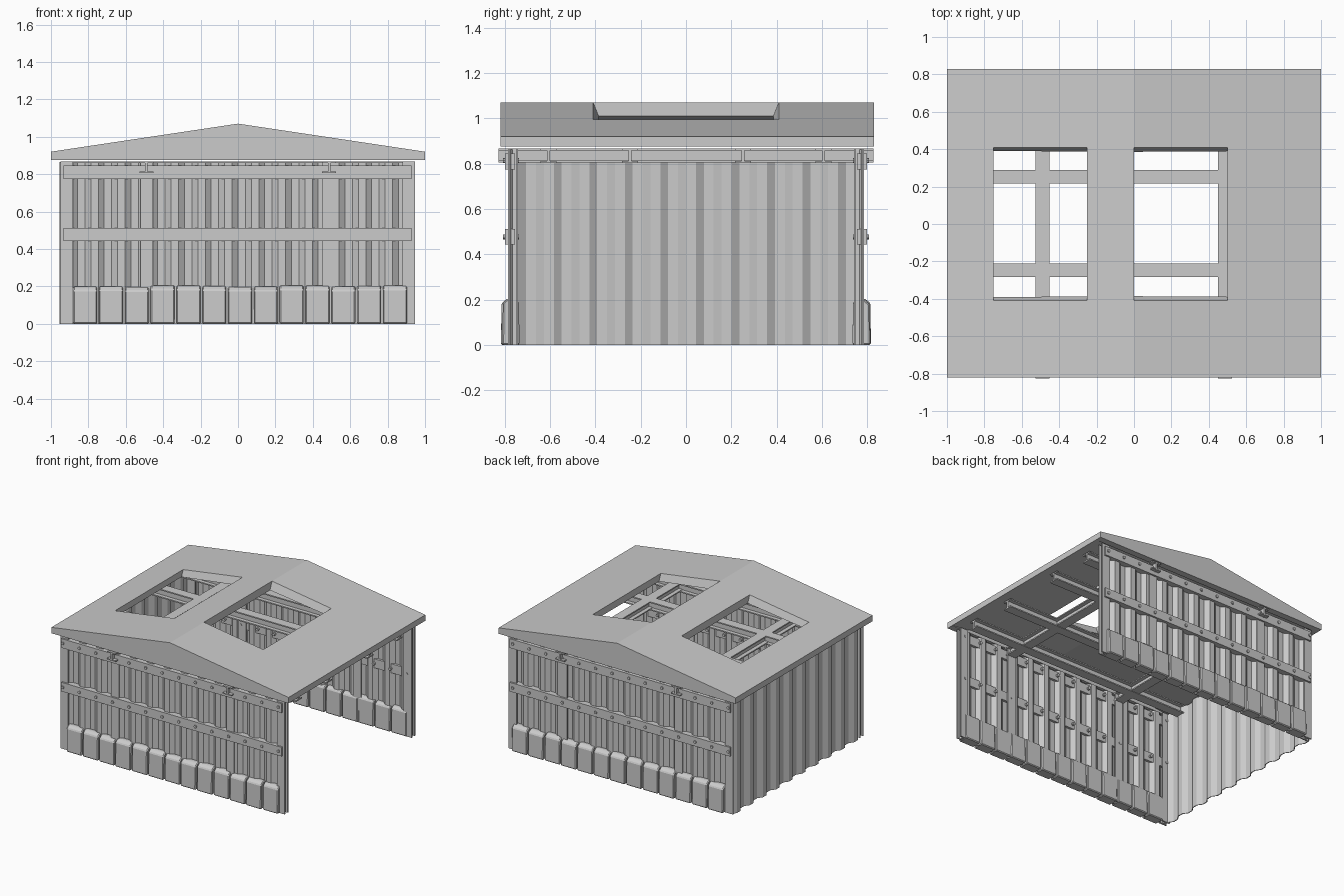
import bpy, bmesh, math, random
from mathutils import Matrix

random.seed(4)
old = bpy.data.objects.get("Cube")
if old:
    bpy.data.objects.remove(old, do_unlink=True)

grey = bpy.data.materials.new("weathered_grey")
grey.use_nodes = True
grey.diffuse_color = (0.6, 0.6, 0.6, 1)
grey.node_tree.nodes["Principled BSDF"].inputs["Base Color"].default_value = grey.diffuse_color


def finish(name, bm):
    bmesh.ops.recalc_face_normals(bm, faces=bm.faces)
    mesh = bpy.data.meshes.new(name)
    bm.to_mesh(mesh)
    bm.free()
    mesh.materials.append(grey)
    obj = bpy.data.objects.new(name, mesh)
    bpy.context.collection.objects.link(obj)
    return obj


def add_prism(bm, pts, axis, a, b):
    """Extrude a 2D section along an axis from a to b."""
    def place(p, t):
        u, v = p
        return {"x": (t, u, v), "y": (u, t, v), "z": (u, v, t)}[axis]
    lo = [bm.verts.new(place(p, a)) for p in pts]
    hi = [bm.verts.new(place(p, b)) for p in pts]
    bm.faces.new(lo)
    bm.faces.new(hi[::-1])
    for i in range(len(pts)):
        j = (i + 1) % len(pts)
        bm.faces.new((lo[i], lo[j], hi[j], hi[i]))


def prism(name, pts, axis, a, b):
    bm = bmesh.new()
    add_prism(bm, pts, axis, a, b)
    return finish(name, bm)


def rect(u0, u1, v0, v1):
    return [(u0, v0), (u1, v0), (u1, v1), (u0, v1)]


def i_section(c, half, v0, v1, t=0.009, web=0.007):
    """I-beam outline, centred on c, from v0 to v1."""
    right = [(half, v0), (half, v0 + t), (web, v0 + t),
             (web, v1 - t), (half, v1 - t), (half, v1)]
    return [(c + u, v) for u, v in right] + [(c - u, v) for u, v in reversed(right)]


def corrugated(start, end, period, mid, amp, thick=0.006):
    """Trapezoid wave outline of a thin sheet."""
    line = []
    for k in range(round((end - start) / period)):
        for f, s in ((0, 1), (0.28, 1), (0.5, -1), (0.78, -1)):
            line.append((start + (k + f) * period, mid + s * amp))
    line.append((end, mid + amp))
    return line + [(u, v + thick) for u, v in reversed(line)]


# Roof: a pitched slab with two tapered skylight openings and solid gable ends
EAVE, TOP, RIDGE = 0.875, 0.92, 1.07
Y0, Y1, GABLE = -0.82, 0.83, 0.05
slab = [(-1, EAVE), (0, 1.01), (1, EAVE), (1, TOP), (0, RIDGE), (-1, TOP)]
roof = prism("roof", slab, "y", Y0 + GABLE, Y1 - GABLE)
gable = [(-1, EAVE), (1, EAVE), (1, TOP), (0, RIDGE), (-1, TOP)]
prism("front_gable", gable, "y", Y0, Y0 + GABLE)
prism("back_gable", gable, "y", Y1 - GABLE, Y1)

for x0, x1 in ((-0.75, -0.25), (0.0, 0.5)):
    bm = bmesh.new()
    for x in (x0, x1):
        for d in (-0.12, 0.06):
            half = 0.41 + d * 0.4
            for s in (-1, 1):
                bm.verts.new((x, s * half, RIDGE - 0.15 * abs(x) + d))
    bmesh.ops.convex_hull(bm, input=bm.verts)
    cutter = finish("skylight_cutter", bm)
    cutter.hide_render = True
    mod = roof.modifiers.new("skylight", "BOOLEAN")
    mod.operation = "DIFFERENCE"
    mod.solver = "EXACT"
    mod.object = cutter
    bpy.context.view_layer.objects.active = roof
    bpy.ops.object.modifier_apply(modifier=mod.name)
    bpy.data.objects.remove(cutter, do_unlink=True)

# Roof beams: two run front to back, four run side to side
for x in (-0.49, 0.487):
    prism("long_beam", i_section(x, 0.037, 0.805, 0.868), "y", -0.827, 0.827)
for y in (-0.607, -0.247, 0.252, 0.607):
    prism("cross_beam", i_section(y, 0.036, 0.802, 0.868), "x", -0.93, 0.94)

# Closed side wall
prism("side_wall", [(v, u) for u, v in corrugated(-0.785, 0.785, 0.157, -0.943, 0.012)],
      "z", 0, 0.865)

# Front and back walls share the same parts, mirrored
STEP = 0.14
for side, s in (("front", -1), ("back", 1)):
    sheet = corrugated(-0.93, 0.93, 0.143, 0.762, 0.012)
    prism(side + "_wall", [(u, s * v) for u, v in sheet], "z", 0, 0.862)

    for x in (-0.915, -0.487, 0.485, 0.912):
        section = [(u, s * v) for u, v in i_section(x, 0.033, 0.742, 0.787)]
        prism(side + "_post", section, "z", 0, 0.868)

    for z0, z1 in ((0.775, 0.845), (0.443, 0.512)):
        prism(side + "_rail", rect(-0.932, 0.928, z0, z1), "y", s * 0.756, s * 0.8)

    # Bolts through the rails
    bm = bmesh.new()
    for z in (0.813, 0.477):
        for k in range(14):
            pos = Matrix.Translation((-0.918 + k * STEP, s * 0.773, z))
            bmesh.ops.create_cone(bm, cap_ends=True, segments=8, radius1=0.011, radius2=0.011,
                                  depth=0.07,
                                  matrix=pos @ Matrix.Rotation(math.pi / 2, 4, "X"))
    finish(side + "_bolts", bm)

    # Row of kerb blocks with sloping tops
    bm = bmesh.new()
    for k in range(13):
        x = -0.886 + k * 0.138
        h = 0.2 + random.uniform(-0.004, 0.006)
        out = 0.815 + random.uniform(-0.004, 0.003)
        section = [(0.735, 0), (out, 0), (out - 0.003, h - 0.02), (0.787, h),
                   (0.76, h), (0.738, h - 0.015)]
        add_prism(bm, [(s * y, z) for y, z in section], "x", x + 0.005, x + 0.133)
    blocks = finish(side + "_kerb_blocks", bm)
    bevel = blocks.modifiers.new("worn_edges", "BEVEL")
    bevel.width = 0.006
    bevel.segments = 1
